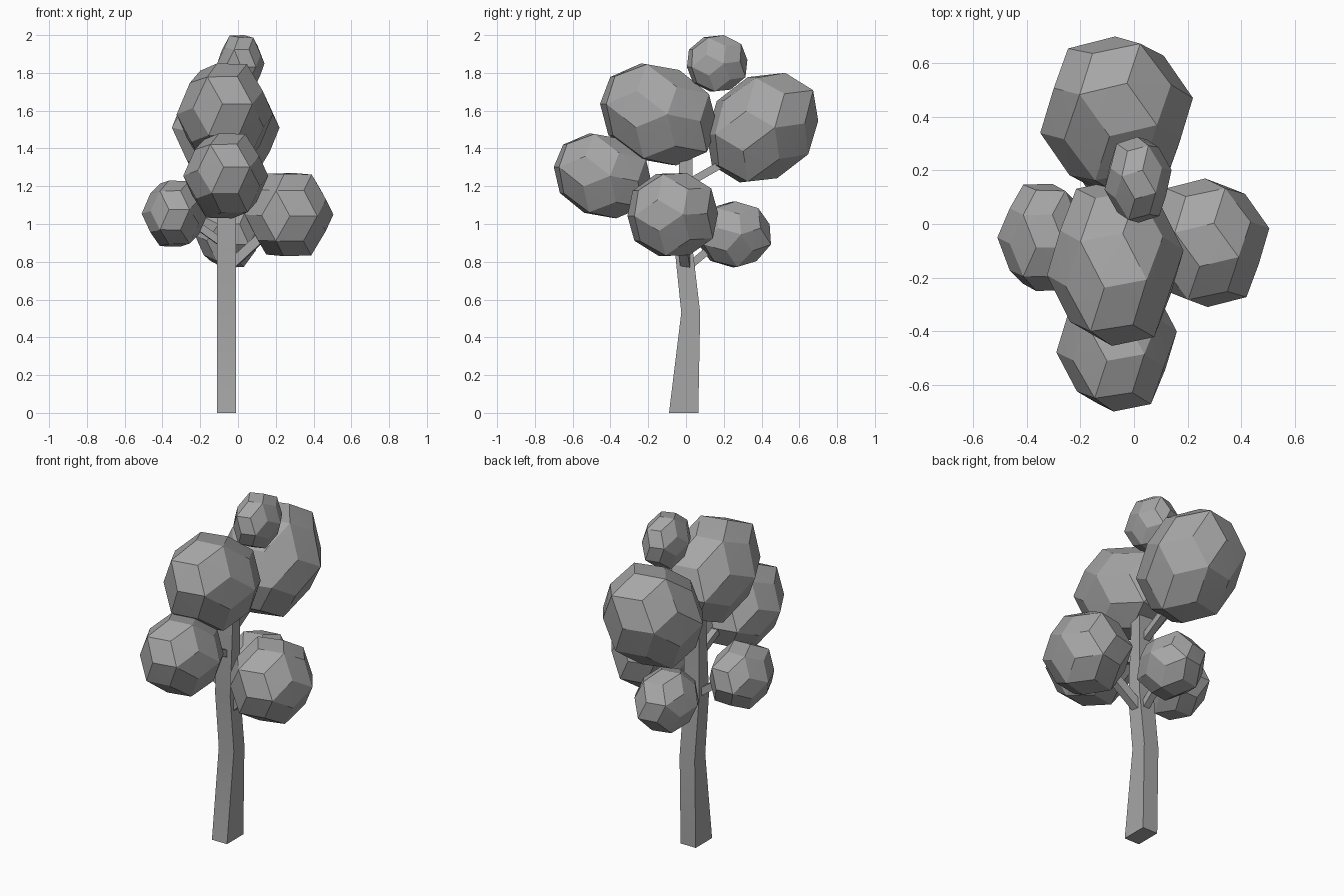
import bpy
import bmesh
from math import radians
from mathutils import Matrix, Vector

cube = bpy.data.objects.get("Cube")
if cube:
    bpy.data.objects.remove(cube, do_unlink=True)

# One plain grey for the whole tree
grey = bpy.data.materials.new("plain_grey")
grey.use_nodes = True
COLOUR = (0.38, 0.38, 0.38, 1)
grey.diffuse_color = COLOUR
shader = next(n for n in grey.node_tree.nodes if n.type == 'BSDF_PRINCIPLED')
shader.inputs["Base Color"].default_value = COLOUR
shader.inputs["Roughness"].default_value = 0.9


def add_object(name, bm):
    """Turn a bmesh into an object, smooth except at strong edges."""
    bmesh.ops.recalc_face_normals(bm, faces=bm.faces)
    for face in bm.faces:
        face.smooth = True
    mesh = bpy.data.meshes.new(name)
    bm.to_mesh(mesh)
    bm.free()
    mesh.set_sharp_from_angle(angle=radians(25))
    mesh.materials.append(grey)
    bpy.context.collection.objects.link(bpy.data.objects.new(name, mesh))


def loft(name, rings):
    """Skin a list of four-cornered rings and cap both ends."""
    bm = bmesh.new()
    loops = [[bm.verts.new(p) for p in ring] for ring in rings]
    for a, b in zip(loops, loops[1:]):
        for i in range(4):
            j = (i + 1) % 4
            bm.faces.new((a[i], a[j], b[j], b[i]))
    bm.faces.new(loops[0])
    bm.faces.new(loops[-1])
    add_object(name, bm)


def branch(name, start, end, half=0.02):
    """Square stick between two points."""
    start, end = Vector(start), Vector(end)
    along = (end - start).normalized()
    side = along.cross(Vector((0, 0, 1))).normalized() * half
    up = side.cross(along).normalized() * half
    corners = (side + up, up - side, -side - up, side - up)
    loft(name, [[p + c for c in corners] for p in (start, end)])


def ball_points():
    """Corners of a ball with thirty diamond faces."""
    bm = bmesh.new()
    bmesh.ops.create_icosphere(bm, subdivisions=1, radius=1)
    points = [f.calc_center_median().normalized() * 0.925 for f in bm.faces]
    points += [v.co.normalized() for v in bm.verts]
    bm.free()
    return points


def foliage(name, centre, half, roll, yaw, lean=0.0):
    """Diamond-faced ball, rolled about x, turned about z, leaned along y."""
    rot = (Matrix.Rotation(radians(yaw), 3, 'Z') @ Matrix.Rotation(radians(roll), 3, 'X')
           @ Matrix.Rotation(radians(90), 3, 'Y'))
    points = [rot @ p for p in ball_points()]
    for p in points:
        p.y += lean * p.z
    for axis in range(3):
        low = min(p[axis] for p in points)
        high = max(p[axis] for p in points)
        for p in points:
            t = 2 * (p[axis] - low) / (high - low) - 1
            p[axis] = centre[axis] + half[axis] * t
    bm = bmesh.new()
    for p in points:
        bm.verts.new(p)
    bmesh.ops.convex_hull(bm, input=bm.verts[:])
    add_object(name, bm)


# Bent square trunk: height, y front and back
trunk_sections = [(0, -0.09, 0.065), (0.53, -0.025, 0.075),
                  (0.87, -0.06, 0.035), (1.42, -0.03, 0.035)]
loft("trunk", [[(-0.11, y0, z), (-0.01, y0, z), (-0.01, y1, z), (-0.11, y1, z)]
               for z, y0, y1 in trunk_sections])

# Branches
branch("left_branch", (-0.04, 0, 0.78), (0.22, -0.04, 1.02), 0.025)
branch("right_branch", (-0.03, 0, 0.86), (-0.28, -0.03, 1.04))
branch("lower_back_branch", (-0.05, 0.02, 0.78), (-0.05, 0.2, 0.93))
branch("upper_back_branch", (-0.06, 0, 1.21), (-0.06, 0.3, 1.38))
branch("front_branch", (-0.06, -0.01, 1.1), (-0.06, -0.35, 1.26))

# Foliage balls
foliage("top_foliage", (0.015, 0.165, 1.85), (0.125, 0.16, 0.15), -11, 12)
foliage("upper_front_foliage", (-0.07, -0.145, 1.58), (0.255, 0.31, 0.27), -30, 8, -0.18)
foliage("upper_back_foliage", (-0.065, 0.405, 1.51), (0.285, 0.295, 0.29), -11, 12, 0.2)
foliage("lower_front_foliage", (-0.065, -0.44, 1.255), (0.225, 0.26, 0.225), -30, 8, -0.15)
foliage("left_foliage", (0.27, -0.07, 1.05), (0.235, 0.24, 0.22), -16, 12)
foliage("right_foliage", (-0.335, -0.05, 1.055), (0.175, 0.2, 0.175), -25, 0)
foliage("lower_back_foliage", (-0.05, 0.255, 0.945), (0.18, 0.195, 0.175), 0, 10)
